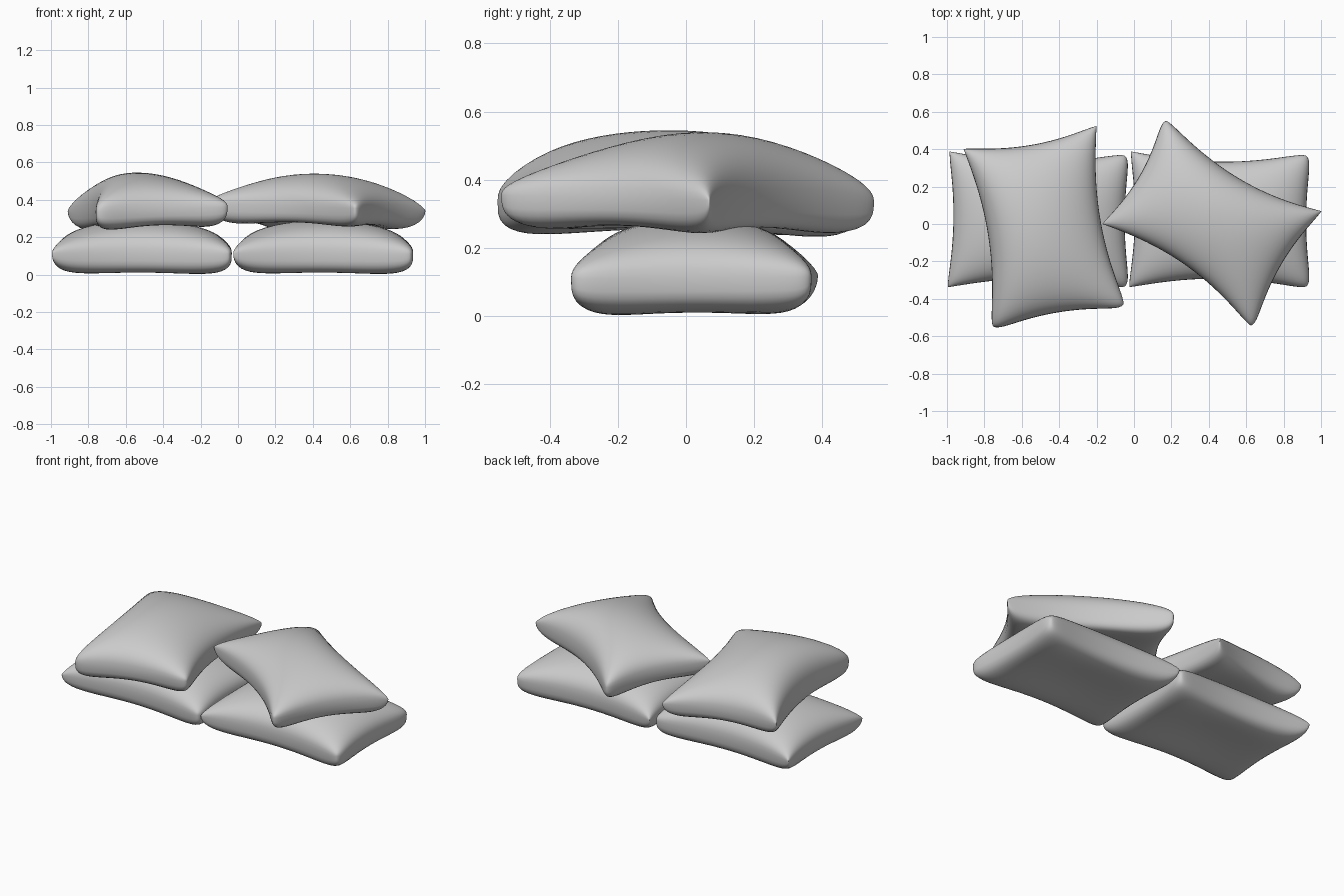
import bpy, bmesh, math
from mathutils import Vector

cube = bpy.data.objects.get("Cube")
if cube:
    bpy.data.objects.remove(cube, do_unlink=True)

# Plain grey cloth
cloth = bpy.data.materials.new("grey_cloth")
cloth.use_nodes = True
cloth.diffuse_color = (0.6, 0.6, 0.6, 1)
cloth.node_tree.nodes["Principled BSDF"].inputs["Base Color"].default_value = (0.6, 0.6, 0.6, 1)

CELLS = 32
SHARP, ROUND = 0.02, 0.07


def pillow(name, corners, top, bottom, dent, pinch_u, pinch_v, lean_u=0, lean_v=0):
    """Stuffed pillow; corners (x, y, z, rounding) run back-left, back-right, front-right, front-left."""
    bl, br, fr, fl = [Vector(c) for c in corners]

    def spread(u, v):
        s, t = (u + 1) / 2, (v + 1) / 2
        return fl.lerp(fr, s).lerp(bl.lerp(br, s), t)

    bm = bmesh.new()
    for side in (1, -1):
        grid = bmesh.ops.create_grid(bm, x_segments=CELLS, y_segments=CELLS, size=1)
        for vert in grid["verts"]:
            # Crowd the rows toward the seam so that it stays round
            u, v = (math.sin(max(-1, min(1, c)) * math.pi / 2) for c in vert.co.xy)
            fu, fv = max(0, 1 - u * u), max(0, 1 - v * v)
            puff = fu * fv if min(fu, fv) > 1e-5 else 0
            # Seams bow inward between the corners, and the tips are blunted
            blunt = 1 - spread(u, v).w * (u * v) ** 8
            p = spread(u * (1 - pinch_u * fv) * blunt, v * (1 - pinch_v * fu) * blunt).xyz
            if side > 0:
                p.z += top * (1 + lean_u * u + lean_v * v) * puff ** 0.4
            else:
                # The underside hangs lowest near the corners
                p.z -= bottom * (1 - dent * (fu + fv) / 2) * puff ** 0.3
            vert.co = p
    bmesh.ops.remove_doubles(bm, verts=bm.verts, dist=0.0001)
    bmesh.ops.recalc_face_normals(bm, faces=bm.faces)
    for face in bm.faces:
        face.smooth = True
    mesh = bpy.data.meshes.new(name)
    bm.to_mesh(mesh)
    bm.free()
    mesh.materials.append(cloth)
    obj = bpy.data.objects.new(name, mesh)
    bpy.context.collection.objects.link(obj)


# Two matching pillows side by side on the floor
for name, dx in (("lower_right_pillow", 0), ("lower_left_pillow", 0.97)):
    pillow(name, [(-0.995 + dx, 0.395, 0.12, SHARP), (-0.015 + dx, 0.39, 0.115, ROUND),
                  (-0.015 + dx, -0.36, 0.11, ROUND), (-1.005 + dx, -0.345, 0.115, SHARP)],
           0.175, 0.23, 0.6, 0.07, 0.16)

# Two pillows thrown on top
pillow("upper_right_pillow", [(-0.92, 0.41, 0.34, SHARP), (-0.195, 0.535, 0.325, SHARP),
                              (-0.025, -0.46, 0.365, ROUND), (-0.775, -0.585, 0.335, ROUND)],
       0.2, 0.25, 0.8, 0.19, 0.1, lean_u=-0.2)
pillow("upper_left_pillow", [(0.155, 0.59, 0.335, ROUND), (1.015, 0.07, 0.34, SHARP),
                             (0.64, -0.585, 0.355, ROUND), (-0.18, 0.0, 0.385, SHARP)],
       0.185, 0.25, 0.8, 0.11, 0.24, lean_v=0.15)
